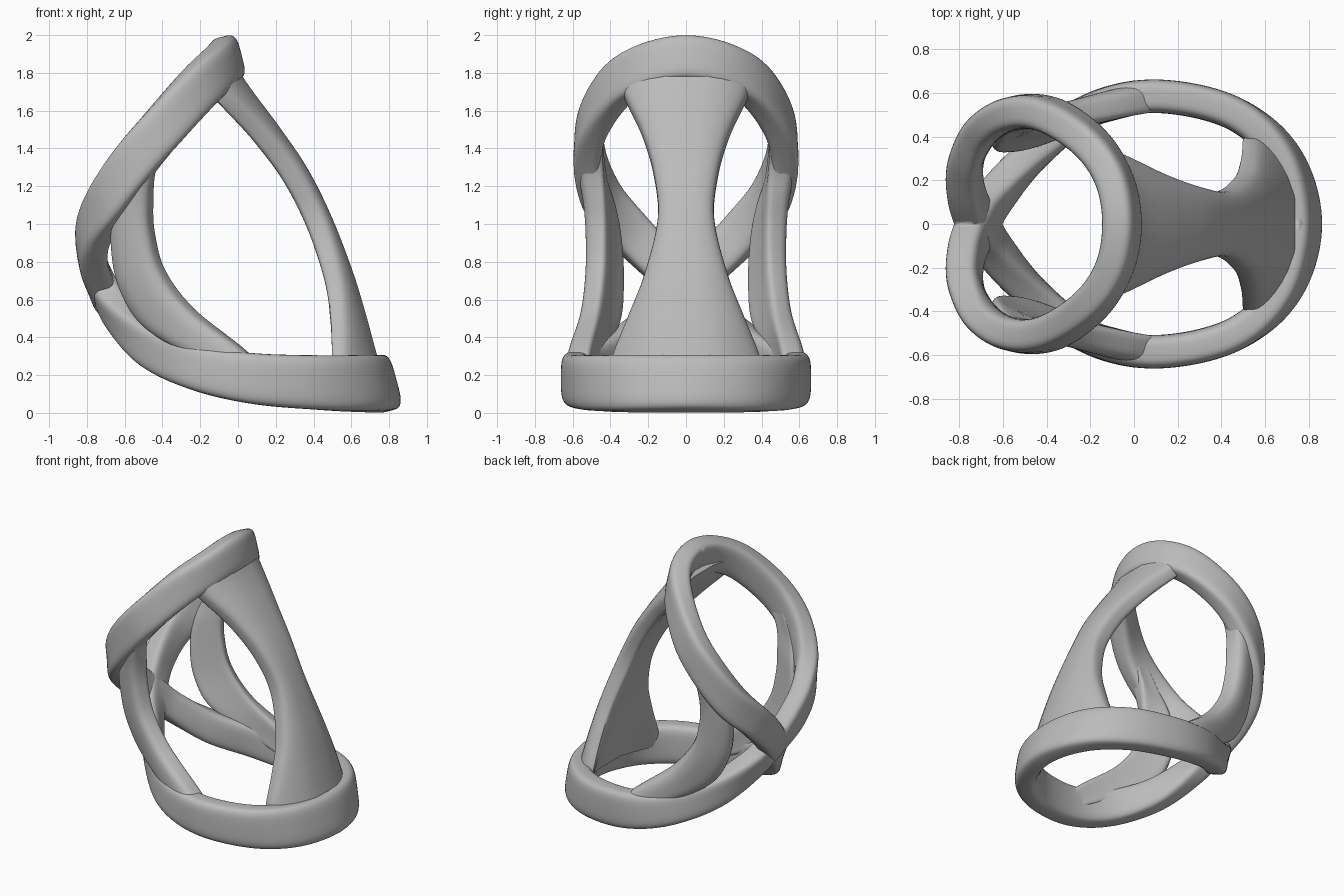
import bpy, bmesh, math
from mathutils import Vector

if "Cube" in bpy.data.objects:
    bpy.data.objects.remove(bpy.data.objects["Cube"], do_unlink=True)

grey = bpy.data.materials.new("plain grey")
grey.use_nodes = True
grey.diffuse_color = (0.5, 0.5, 0.5, 1)
grey.node_tree.nodes["Principled BSDF"].inputs["Base Color"].default_value = (0.5, 0.5, 0.5, 1)

SIDES = 32
STEPS = 10


def smooth_path(rows):
    """Catmull-Rom through tuples of equal length."""
    rows = [rows[0]] + rows + [rows[-1]]
    out = []
    for a, b, c, d in zip(rows, rows[1:], rows[2:], rows[3:]):
        for i in range(STEPS):
            t = i / STEPS
            out.append([q + t / 2 * (r - p + t * (2 * p - 5 * q + 4 * r - s + t * (3 * (q - r) + s - p)))
                        for p, q, r, s in zip(a, b, c, d)])
    out.append(list(rows[-1]))
    return out


def rounded(value, power=0.5):
    return math.copysign(abs(value) ** power, value)


def loft(name, sections, cut=False, mirror=True):
    """Skin sections given as (centre, wide half axis, thin half axis, bend)."""
    bm = bmesh.new()
    loops = []
    for centre, wide, thin, bend in sections:
        loop = []
        for k in range(SIDES):
            angle = math.tau * (k + 0.5) / SIDES
            u, v = rounded(math.cos(angle)), rounded(math.sin(angle))
            loop.append(bm.verts.new(centre + wide * u + thin * v + bend * u * u))
        loops.append(loop)
    for lower, upper in zip(loops, loops[1:]):
        for k in range(SIDES):
            n = (k + 1) % SIDES
            bm.faces.new((lower[k], lower[n], upper[n], upper[k]))
    if cut:
        bmesh.ops.bisect_plane(bm, geom=bm.verts[:] + bm.edges[:] + bm.faces[:],
                               plane_co=(0, 0, 0), plane_no=(0, 1, 0), clear_inner=True)
    else:
        bm.faces.new(loops[0])
        bm.faces.new(loops[-1])
    bmesh.ops.recalc_face_normals(bm, faces=bm.faces)
    mesh = bpy.data.meshes.new(name)
    bm.to_mesh(mesh)
    bm.free()
    mesh.materials.append(grey)
    obj = bpy.data.objects.new(name, mesh)
    bpy.context.collection.objects.link(obj)
    if mirror:
        mod = obj.modifiers.new("mirror", "MIRROR")
        mod.use_axis = (False, True, False)
    bpy.ops.object.select_all(action="DESELECT")
    obj.select_set(True)
    bpy.context.view_layer.objects.active = obj
    bpy.ops.object.shade_smooth_by_angle(angle=math.radians(40))


def tangents(points):
    last = len(points) - 1
    return [(points[min(i + 1, last)] - points[max(i - 1, 0)]).normalized()
            for i in range(len(points))]


def band(name, half, wall):
    """Half loop rows: x, y, z, outward x, y, z, half width."""
    flip = [(x, -y, z, a, -b, c, w) for x, y, z, a, b, c, w in half]
    rows = smooth_path([flip[1]] + half)
    points = [Vector(r[:3]) for r in rows]
    sections = []
    for r, p, t in zip(rows, points, tangents(points)):
        out = Vector(r[3:6])
        out = (out - t * out.dot(t)).normalized()
        sections.append((p, t.cross(out) * r[6], out * wall, Vector()))
    loft(name, sections, cut=True)


# Upper band, pinched where it meets the lower band
band("upper_band", [
    (-0.055, 0, 1.875, 0.97, 0, 0.25, 0.12),
    (-0.09, 0.2, 1.835, 0.9, 0.45, 0.2, 0.12),
    (-0.2, 0.37, 1.73, 0.5, 0.85, 0.1, 0.12),
    (-0.38, 0.495, 1.53, 0.1, 1, 0, 0.12),
    (-0.54, 0.51, 1.34, -0.2, 1, 0, 0.12),
    (-0.68, 0.44, 1.13, -0.6, 0.8, 0, 0.12),
    (-0.765, 0.3, 0.96, -0.9, 0.4, 0, 0.115),
    (-0.77, 0.15, 0.81, -1, 0.1, -0.1, 0.11),
    (-0.72, 0, 0.66, -0.95, 0, -0.3, 0.1),
    (-0.66, -0.15, 0.52, -0.95, 0, -0.3, 0.1)], 0.077)

# Lower band
band("lower_band", [
    (0.765, 0, 0.155, 0.97, 0, 0.26, 0.15),
    (0.68, 0.31, 0.155, 0.8, 0.6, 0.15, 0.15),
    (0.45, 0.51, 0.16, 0.45, 0.9, 0, 0.145),
    (0.1, 0.585, 0.18, 0, 1, 0, 0.135),
    (-0.2, 0.52, 0.235, -0.3, 1, 0, 0.12),
    (-0.45, 0.33, 0.345, -0.6, 0.7, -0.1, 0.11),
    (-0.63, 0.13, 0.52, -0.85, 0.3, -0.25, 0.1),
    (-0.71, 0, 0.66, -0.95, 0, -0.3, 0.1),
    (-0.77, -0.14, 0.8, -0.95, 0, -0.3, 0.1)], 0.077)

# Waisted strut joining the bands: x, z, half width
rows = smooth_path([(-0.07, 1.83, 0.38), (-0.02, 1.74, 0.35), (0.04, 1.65, 0.315),
                    (0.17, 1.47, 0.23), (0.31, 1.26, 0.17), (0.43, 1.02, 0.15),
                    (0.545, 0.73, 0.22), (0.62, 0.5, 0.31), (0.68, 0.3, 0.39), (0.72, 0.17, 0.42)])
points = [Vector((x, 0, z)) for x, z, w in rows]
side = Vector((0, 1, 0))
loft("waisted_strut", [(p, side * r[2], t.cross(side) * 0.07, Vector((-r[2] ** 2, 0, 0)))
                       for p, r, t in zip(points, rows, tangents(points))], mirror=False)

# Side struts, one per side: free edge, then edge nearest the pinch
rows = smooth_path([
    (-0.33, 0.5, 1.52, -0.5, 0.5, 1.42),
    (-0.43, 0.5, 1.31, -0.6, 0.47, 1.22),
    (-0.46, 0.49, 1.12, -0.65, 0.41, 1.05),
    (-0.455, 0.485, 0.95, -0.66, 0.38, 0.88),
    (-0.4, 0.49, 0.75, -0.62, 0.37, 0.67),
    (-0.25, 0.515, 0.55, -0.5, 0.39, 0.47),
    (0, 0.56, 0.36, -0.25, 0.49, 0.3),
    (0.15, 0.58, 0.23, 0, 0.56, 0.17)])
points = [(Vector(r[:3]) + Vector(r[3:])) / 2 for r in rows]
sections = []
for r, p, t in zip(rows, points, tangents(points)):
    wide = (Vector(r[:3]) - Vector(r[3:])) / 2
    thin = wide.cross(t).normalized()
    if thin.y < 0:
        thin.negate()
    sections.append((p + thin * 0.015, wide, thin * 0.068, thin * -0.02))
loft("side_struts", sections)
